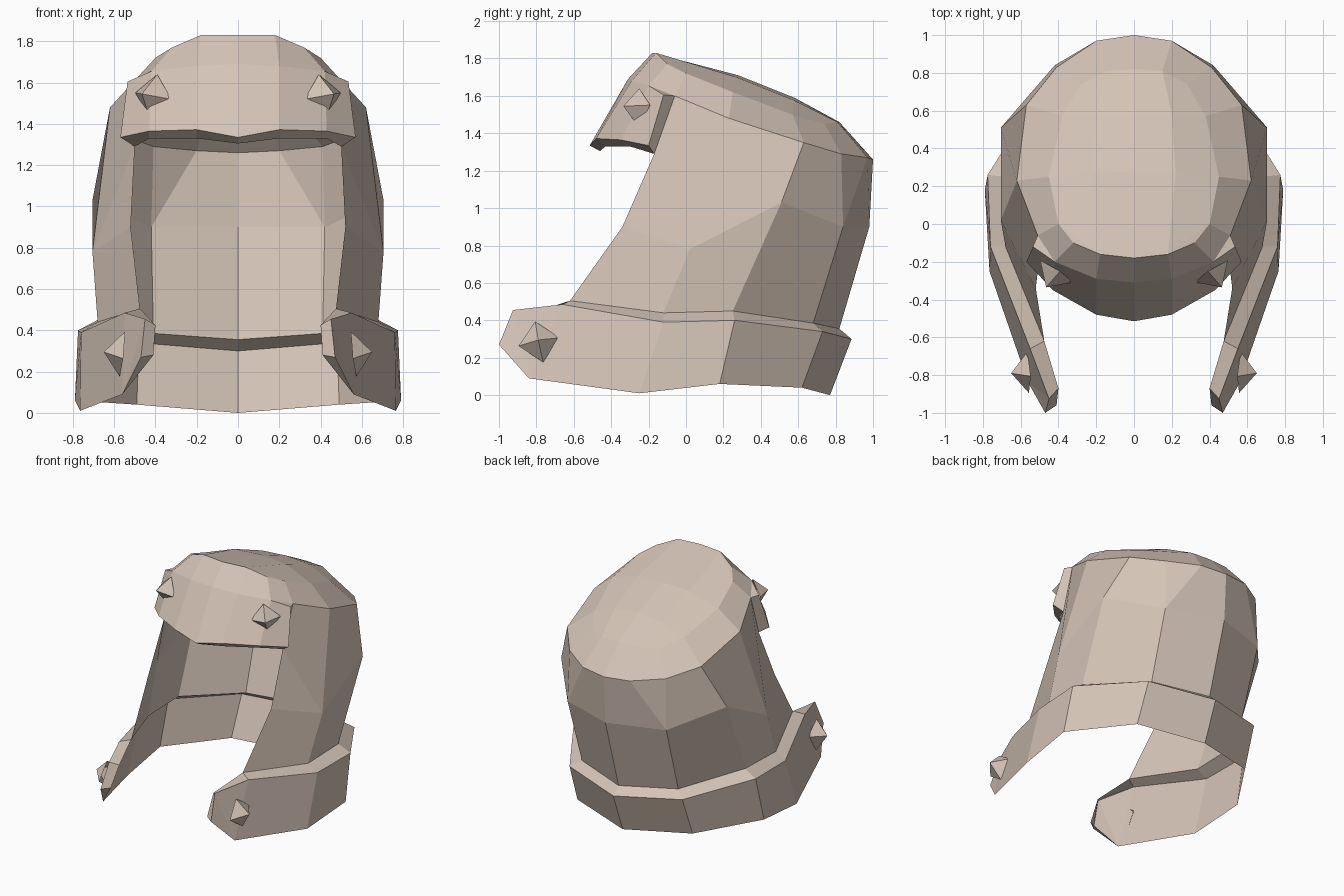
import bpy
import bmesh
from mathutils import Vector

cube = bpy.data.objects.get("Cube")
if cube:
    bpy.data.objects.remove(cube, do_unlink=True)

# One pale bone colour for everything
BONE = (0.66, 0.55, 0.47, 1.0)
bone = bpy.data.materials.new("pale bone")
bone.use_nodes = True
bone.diffuse_color = BONE
shader = next(node for node in bone.node_tree.nodes if node.type == "BSDF_PRINCIPLED")
shader.inputs["Base Color"].default_value = BONE
shader.inputs["Roughness"].default_value = 0.8


def build_part(name, strips, outward_from):
    """Make the left half of a part from pairs of point rows, then mirror it.

    Repeated points in a row collapse a quad into a triangle.
    """
    bm = bmesh.new()
    verts = {}

    def vertex(point):
        key = tuple(point)
        if key not in verts:
            verts[key] = bm.verts.new(key)
        return verts[key]

    for upper, lower in strips:
        for i in range(len(upper) - 1):
            corners = [upper[i], upper[i + 1], lower[i + 1], lower[i]]
            unique = list(dict.fromkeys(vertex(p) for p in corners))
            if len(unique) > 2:
                bm.faces.new(unique)

    # Keep the winding consistent and facing away from the middle of the part
    bmesh.ops.recalc_face_normals(bm, faces=bm.faces)
    middle = Vector(outward_from)
    facing = sum(f.normal.dot(f.calc_center_median() - middle) * f.calc_area()
                 for f in bm.faces)
    if facing < 0:
        bmesh.ops.reverse_faces(bm, faces=bm.faces)

    mesh = bpy.data.meshes.new(name)
    bm.to_mesh(mesh)
    bm.free()
    mesh.materials.append(bone)
    part = bpy.data.objects.new(name, mesh)
    bpy.context.collection.objects.link(part)
    mirror = part.modifiers.new("mirror", "MIRROR")
    mirror.use_axis[0] = True
    mirror.merge_threshold = 0.001
    return part


def build_stud(name, base, apex, radius, tilt):
    """A four-sided spike standing on a surface, mirrored to the other side."""
    base, apex = Vector(base), Vector(apex)
    normal = (apex - base).normalized()
    side = normal.cross(Vector((0, 0, 1))).normalized()
    up = side.cross(normal) + side * tilt
    side = side - side.cross(normal) * tilt
    ring = [tuple(base + d * radius) for d in (up, side, -up, -side)]
    ring.append(ring[0])
    build_part(name, [([tuple(apex)] * len(ring), ring)], base - normal)


# Shared edges, listed from the front round to the back
brow_line = [(0, -.31, 1.69), (.2, -.29, 1.68), (.42, -.2, 1.655)]
rim = [(.51, -.06, 1.6), (.62, .23, 1.48), (.57, .63, 1.35),
       (.41, .83, 1.29), (.2, .97, 1.27), (0, 1, 1.26)]
temple = (.5, -.17, 1.29)
wall_foot = [(.475, -.62, .505), (.68, -.12, .44), (.68, .25, .45),
             (.41, .68, .385), (0, .82, .355)]

# Crown: a faceted cap sloping down to the back
spine = [(0, -.18, 1.83), (0, .28, 1.71), (0, .58, 1.59), (0, .82, 1.46)]
ridge = [(.18, -.16, 1.83), (.22, .27, 1.7), (.2, .58, 1.575), (.15, .81, 1.46)]
shoulder = [(.4, 0, 1.72), (.45, .25, 1.62), (.38, .57, 1.5), (.28, .74, 1.45)]
crest_corner = (.32, -.1, 1.77)
cap_edge = [spine[0], ridge[0], crest_corner, *shoulder, ridge[-1], spine[-1]]
build_part("crown", [
    (spine, ridge),
    (ridge, shoulder),
    ([ridge[0]] * 2, [crest_corner, shoulder[0]]),
    (cap_edge, brow_line + rim),
], (0, .3, 1))

# Side and back wall, open at the face and the bottom
waist = [(.52, -.34, .9), (.705, .02, .78), (.705, .51, 1.03),
         (.42, .84, .9), (0, .98, .9)]
upper_waist = [temple, *waist[1:4], waist[3], waist[4]]
build_part("helmet_wall", [
    (rim, upper_waist),
    ([temple] * 2, waist[:2]),
    (waist, wall_foot),
], (0, .3, .9))

# Brow plate hanging over the face, with a thin lip below and a ledge at the end
brow_corner = (.535, -.12, 1.605)
brow_bottom = [(0, -.515, 1.335), (.2, -.48, 1.372), (.43, -.35, 1.365), (.57, -.2, 1.335)]
brow_lip = [(0, -.46, 1.305), (.2, -.43, 1.33), (.43, -.3, 1.33), temple]
build_part("brow_plate", [
    (brow_line + [brow_corner], brow_bottom),
    (brow_bottom, brow_lip),
    ([brow_corner, rim[0]], [brow_bottom[-1], temple]),
    ([brow_line[-1]] * 2, [brow_corner, rim[0]]),
], (0, .3, 1.4))

# Neck band with two arms reaching forward
band_top = [(.45, -.925, .455), (.55, -.66, .485), (.76, -.12, .39),
            (.775, .26, .4), (.48, .73, .34), (0, .885, .3)]
band_bottom = [(.56, -.84, .09), (.56, -.84, .09), (.765, -.25, .01),
               (.79, .18, .06), (.49, .62, .04), (0, .77, 0)]
arm_tip = (.47, -1, .27)
inner_top = (.4, -.87, .425)
inner_tip = (.41, -.96, .28)
build_part("neck_band", [
    ([inner_top, *wall_foot], band_top),
    (band_top, band_bottom),
    ([arm_tip] * 2, [band_top[0], band_bottom[0]]),
    ([inner_top, inner_tip], [band_top[0], arm_tip]),
    ([inner_tip] * 2, [arm_tip, band_bottom[0]]),
], (0, 0, .2))

# Spiked studs on the brow and on the arms
build_stud("brow_studs", (.41, -.25, 1.535), (.465, -.335, 1.545), .105, .15)
build_stud("arm_studs", (.56, -.785, .285), (.65, -.79, .295), .11, .2)
